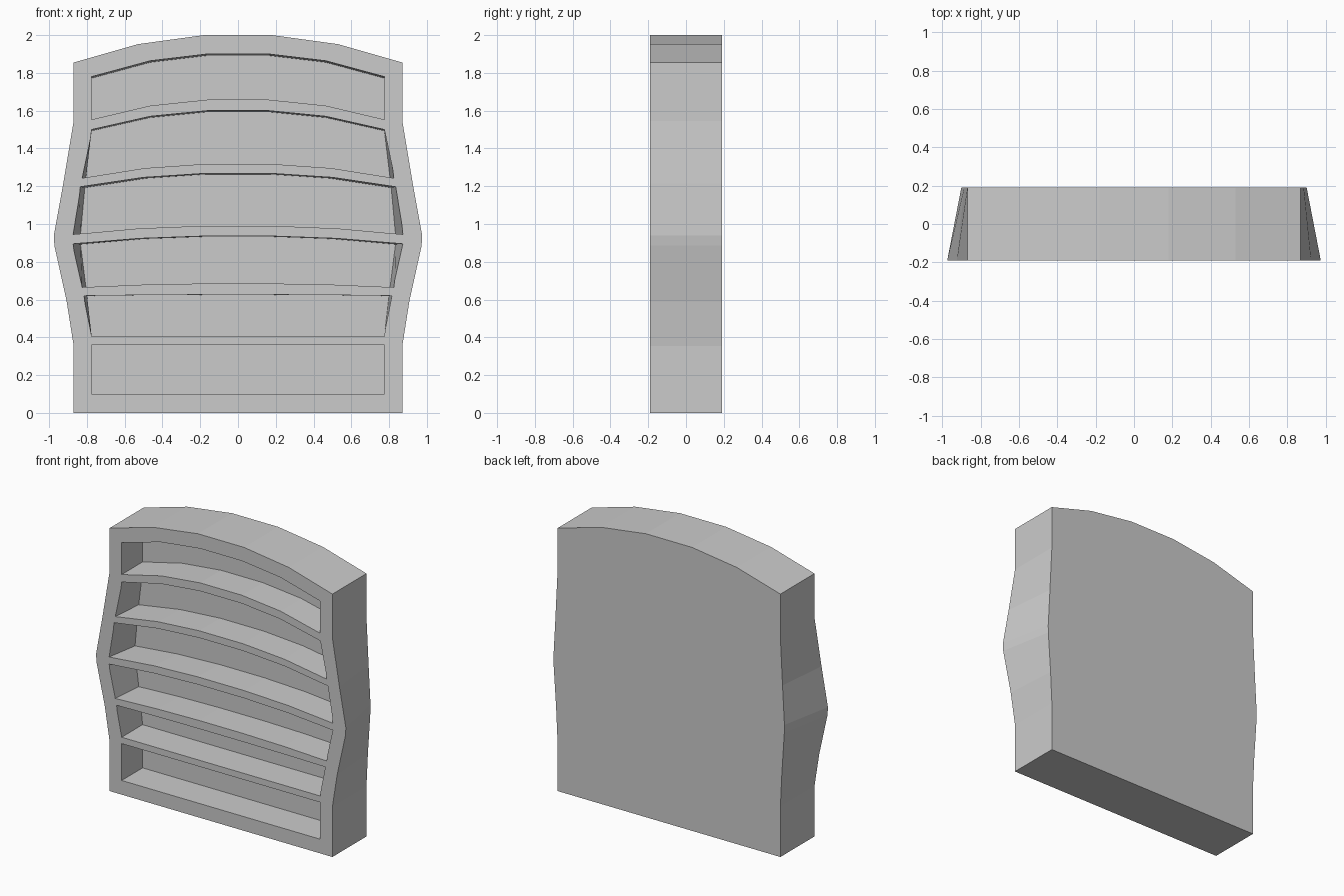
import bpy
import bmesh

if "Cube" in bpy.data.objects:
    bpy.data.objects.remove(bpy.data.objects["Cube"], do_unlink=True)

FRONT, BACK = -0.19, 0.19
CELL_BACK = 0.043


def make_material(name, value):
    mat = bpy.data.materials.new(name)
    mat.use_nodes = True
    color = (value, value, value, 1)
    mat.diffuse_color = color
    mat.node_tree.nodes["Principled BSDF"].inputs["Base Color"].default_value = color
    return mat


def add_loft(bm, front, back, y0, y1):
    """Solid between two matching (x, z) outlines."""
    a = [bm.verts.new((x, y0, z)) for x, z in front]
    b = [bm.verts.new((x, y1, z)) for x, z in back]
    bm.faces.new(a)
    bm.faces.new(b[::-1])
    for i in range(len(a)):
        j = (i + 1) % len(a)
        bm.faces.new((a[j], a[i], b[i], b[j]))


def make_object(name, bm, mat):
    bmesh.ops.recalc_face_normals(bm, faces=bm.faces)
    mesh = bpy.data.meshes.new(name)
    bm.to_mesh(mesh)
    bm.free()
    mesh.materials.append(mat)
    obj = bpy.data.objects.new(name, mesh)
    bpy.context.collection.objects.link(obj)
    return obj


def narrow(x, base, keep):
    """Scale only the sideways bulge beyond the base half-width."""
    return base + (x - base) * keep


def mirrored(right):
    return right + [(-x, z) for x, z in reversed(right)]


def arch(half, end, mid):
    """Faceted arch from right to left."""
    return mirrored([(half, end), (half * 0.6, mid - 0.3 * (mid - end)),
                     (half * 0.21, mid)])


# Bulging case with an arched top; the bulge is shallower at the back
SIDE = [(0.87, 0), (0.87, 0.355), (0.907, 0.59), (0.972, 0.885), (0.975, 0.94),
        (0.925, 1.215), (0.87, 1.545), (0.87, 1.855), (0.53, 1.952), (0.18, 2.0)]


def case_outline(keep):
    return mirrored([(narrow(x, 0.87, keep) if x > 0.87 else x, z) for x, z in SIDE])


gray = make_material("light gray", 0.6)
bm = bmesh.new()
add_loft(bm, case_outline(1), case_outline(0.3), FRONT, BACK)
case = make_object("bookcase", bm, gray)

# Openings: bottom half-width, end z, middle z; then the same for the top
CELLS = [
    (0.775, 0.10, 0.10, 0.775, 0.36, 0.36),
    (0.775, 0.405, 0.405, 0.815, 0.62, 0.626),
    (0.825, 0.665, 0.685, 0.873, 0.895, 0.936),
    (0.873, 0.945, 0.99, 0.835, 1.197, 1.268),
    (0.825, 1.243, 1.318, 0.775, 1.50, 1.60),
    (0.775, 1.553, 1.658, 0.775, 1.78, 1.90),
]


def cell_outline(cell, y):
    t = (y - FRONT) / (CELL_BACK - FRONT)
    x0, e0, m0, x1, e1, m1 = cell
    x0, x1 = (narrow(x, 0.775, 1 - 0.4 * t) for x in (x0, x1))
    drop = 0.07 * (m1 - e1) * t
    return arch(x0, e0, m0) + arch(x1, e1 - drop, m1 - drop)[::-1]


bm = bmesh.new()
y_start = FRONT - 0.05
for cell in CELLS:
    add_loft(bm, cell_outline(cell, y_start), cell_outline(cell, CELL_BACK),
             y_start, CELL_BACK)
cutter = make_object("shelf_openings_cutter", bm, gray)
cutter.hide_render = True

# Carve the shelf openings, then drop the cutter
mod = case.modifiers.new("shelf openings", "BOOLEAN")
mod.operation = "DIFFERENCE"
mod.solver = "EXACT"
mod.object = cutter
bpy.context.view_layer.objects.active = case
bpy.ops.object.modifier_apply(modifier=mod.name)
bpy.data.objects.remove(cutter, do_unlink=True)
